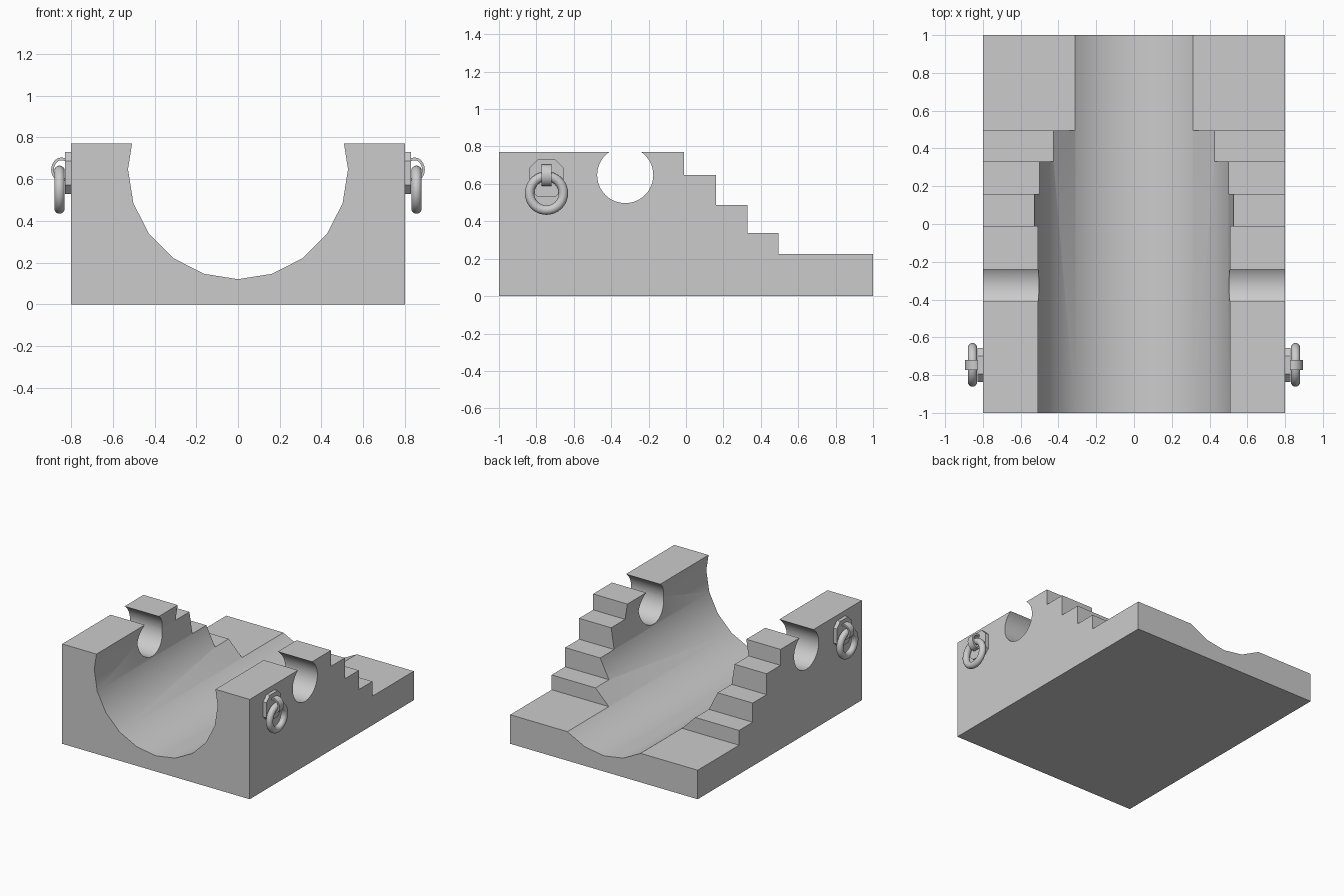
import bpy, bmesh
from math import pi, radians, cos, sin

if "Cube" in bpy.data.objects:
    bpy.data.objects.remove(bpy.data.objects["Cube"])

def smooth(ob, angle=30):
    bpy.ops.object.select_all(action='DESELECT')
    ob.select_set(True)
    bpy.context.view_layer.objects.active = ob
    bpy.ops.object.shade_smooth_by_angle(angle=radians(angle))

def prism(name, profile, x0, x1):
    """Extrude a (y, z) outline along x."""
    bm = bmesh.new()
    face = bm.faces.new([bm.verts.new((x0, y, z)) for y, z in profile])
    ext = bmesh.ops.extrude_face_region(bm, geom=[face])
    verts = [v for v in ext['geom'] if isinstance(v, bmesh.types.BMVert)]
    bmesh.ops.translate(bm, verts=verts, vec=(x1 - x0, 0, 0))
    bmesh.ops.recalc_face_normals(bm, faces=bm.faces)
    me = bpy.data.meshes.new(name)
    bm.to_mesh(me)
    bm.free()
    ob = bpy.data.objects.new(name, me)
    bpy.context.collection.objects.link(ob)
    return ob

def cut(target, cutter):
    cutter.hide_render = True
    mod = target.modifiers.new("cut", 'BOOLEAN')
    mod.object, mod.operation, mod.solver = cutter, 'DIFFERENCE', 'EXACT'
    bpy.context.view_layer.objects.active = target
    bpy.ops.object.modifier_apply(modifier=mod.name)
    bpy.data.objects.remove(cutter)

# Stepped block
R, CZ = 0.527, 0.648
steps = [(-0.01, 0.77), (0.16, 0.647), (0.33, 0.486), (0.495, 0.338), (1.0, 0.224)]
outline = [(-1, 0), (-1, 0.77)]
for i, (y, z) in enumerate(steps):
    if i:
        outline.append((steps[i - 1][0], z))
    outline.append((y, z))
outline.append((1, 0))
block = prism("stepped_cradle", outline, -0.8, 0.8)

# Long channel (20 sides) and round cross hole
bpy.ops.mesh.primitive_cylinder_add(vertices=20, radius=R, depth=3,
                                    location=(0, 0, CZ), rotation=(pi / 2, 0, 0))
cut(block, bpy.context.object)
bpy.ops.mesh.primitive_cylinder_add(vertices=48, radius=0.15, depth=3,
                                    location=(0, -0.325, 0.647), rotation=(0, pi / 2, 0))
cut(block, bpy.context.object)
smooth(block)

# Ring fittings on both sides
Y = -0.746
for side, s in (("left", -1), ("right", 1)):
    # Chamfered mounting plate
    w, h, c, pz = 0.09, 0.1, 0.042, 0.63
    plate = [(Y + a, pz + b) for a, b in (
        (-w, c - h), (c - w, -h), (w - c, -h), (w, c - h),
        (w, h - c), (w - c, h), (c - w, h), (-w, h - c))]
    prism(side + "_ring_plate", plate, s * 0.79, s * 0.828)

    # Flat strap loop holding the ring
    bm = bmesh.new()
    n = 24
    rows = []
    for i in range(n):
        a = 2 * pi * i / n
        rows.append([bm.verts.new((s * (0.845 + (0.05 - t) * cos(a)), Y + dy,
                                   0.646 + (0.058 - t) * sin(a)))
                     for t, dy in ((0, -0.026), (0, 0.026), (0.013, 0.026), (0.013, -0.026))])
    for i in range(n):
        p, q = rows[i], rows[(i + 1) % n]
        for k in range(4):
            bm.faces.new((p[k], p[(k + 1) % 4], q[(k + 1) % 4], q[k]))
    bmesh.ops.recalc_face_normals(bm, faces=bm.faces)
    me = bpy.data.meshes.new(side + "_ring_strap")
    bm.to_mesh(me)
    bm.free()
    strap = bpy.data.objects.new(side + "_ring_strap", me)
    bpy.context.collection.objects.link(strap)
    smooth(strap)

    # Hanging ring
    bpy.ops.mesh.primitive_torus_add(major_segments=40, minor_segments=16,
                                     major_radius=0.0905, minor_radius=0.025,
                                     location=(s * 0.855, Y, 0.55), rotation=(0, pi / 2, 0))
    ring = bpy.context.object
    ring.name = side + "_ring"
    smooth(ring, 60)
